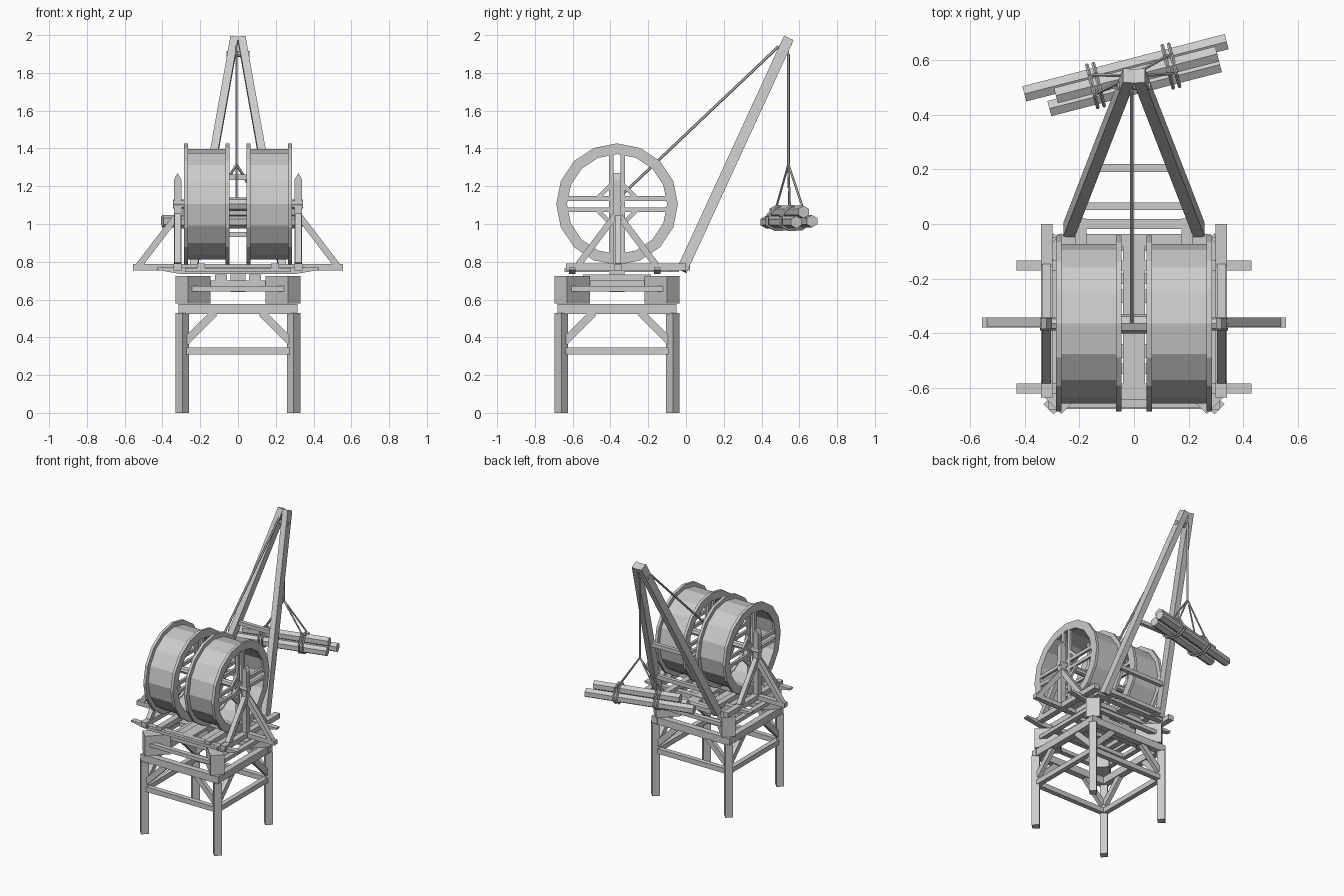
import bpy, bmesh, math
from mathutils import Vector, Matrix

if "Cube" in bpy.data.objects:
    bpy.data.objects.remove(bpy.data.objects["Cube"])

CY = -0.365          # centre line of tower and wheels
WZ = 1.105           # wheel axle height
wood = bpy.data.materials.new("grey wood")
wood.diffuse_color = (0.6, 0.6, 0.6, 1)
wood.use_nodes = True
wood.node_tree.nodes["Principled BSDF"].inputs["Base Color"].default_value = wood.diffuse_color
S = (-1, 1)


def make(name, bm):
    bmesh.ops.recalc_face_normals(bm, faces=bm.faces[:])
    me = bpy.data.meshes.new(name)
    bm.to_mesh(me)
    bm.free()
    ob = bpy.data.objects.new(name, me)
    me.materials.append(wood)
    bpy.context.collection.objects.link(ob)
    return ob


def frame(a, b, up):
    d = (b - a).normalized()
    s = d.cross(Vector(up))
    if s.length < 1e-4:
        s = d.cross(Vector((0, 1, 0)))
    s.normalize()
    return s, s.cross(d)


def prism(bm, a, b, prof, up=(0, 0, 1)):
    # sweep a closed profile (side, up) from a to b
    a, b = Vector(a), Vector(b)
    s, u = frame(a, b, up)
    rings = [[bm.verts.new(p + s * x + u * y) for x, y in prof] for p in (a, b)]
    n = len(prof)
    for i in range(n):
        j = (i + 1) % n
        bm.faces.new((rings[0][i], rings[0][j], rings[1][j], rings[1][i]))
    bm.faces.new(rings[0][::-1])
    bm.faces.new(rings[1])


def beam(bm, a, b, w, h, up=(0, 0, 1)):
    prism(bm, a, b, [(-w/2, -h/2), (w/2, -h/2), (w/2, h/2), (-w/2, h/2)], up)


def rod(bm, a, b, r, n=6, up=(0, 0, 1)):
    prism(bm, a, b, [(r*math.sin(2*math.pi*i/n), r*math.cos(2*math.pi*i/n)) for i in range(n)], up)


def beams(name, items):
    bm = bmesh.new()
    for it in items:
        beam(bm, *it)
    return make(name, bm)


def four_sides(items):
    # repeat beams given relative to the tower axis on all four sides
    out = []
    for k in range(4):
        R = Matrix.Rotation(k * math.pi / 2, 3, 'Z')
        for a, b, w, h in items:
            out.append((R @ Vector(a) + Vector((0, CY, 0)), R @ Vector(b) + Vector((0, CY, 0)), w, h))
    return out


# tower: legs turned 45 degrees, rails and braces
L = 0.295
bm = bmesh.new()
for x in S:
    for y in S:
        rod(bm, (x*L, CY + y*L, 0), (x*L, CY + y*L, 0.53), 0.036, 4, (0, 1, 0))
make("tower_legs", bm)
beams("tower_top_rails", four_sides([((-0.315, -0.29, 0.55), (0.315, -0.29, 0.55), 0.045, 0.052)]))
beams("tower_lower_rails", four_sides([((-0.28, -0.29, 0.327), (0.28, -0.29, 0.327), 0.035, 0.036)]))
beams("tower_braces", four_sides([((s*0.28, -0.29, 0.375), (s*0.125, -0.29, 0.53), 0.03, 0.04) for s in S]))

# corner blocks and bearing frame under the platform
beams("corner_blocks", four_sides([((-0.298, -0.298, 0.652), (-0.177, -0.177, 0.652), 0.092, 0.145)]))
beams("bearing_frame", four_sides([((-0.27, -0.29, 0.657), (0.27, -0.29, 0.657), 0.035, 0.027),
                                   ((-0.185, -0.165, 0.685), (0.185, -0.165, 0.685), 0.04, 0.03)]))
beams("bearing_cross", [((-0.27, CY + y, 0.657), (0.27, CY + y, 0.657), 0.05, 0.03) for y in (-0.1, 0.1)]
      + [((x*0.09, CY - 0.18, 0.717), (x*0.09, CY + 0.18, 0.717), 0.065, 0.033) for x in S])
beams("pivot_post", [((0, CY, 0.64), (0, CY, 0.77), 0.08, 0.08)])

# turning platform
beams("platform_rails", [((s*0.32, -0.635, 0.772), (s*0.32, 0.0, 0.772), 0.042, 0.036) for s in S]
      + [((s*0.195, -0.635, 0.772), (s*0.195, 0.02, 0.772), 0.042, 0.036) for s in S])
beams("platform_planks", [((-0.28, y, 0.757), (0.28, y, 0.757), 0.045, 0.02) for y in (-0.62, -0.06)]
      + [((-0.2, 0, 0.772), (0.2, 0, 0.772), 0.036, 0.03), ((0, -0.635, 0.755), (0, -0.04, 0.755), 0.08, 0.02)])
beams("outrigger_beam", [((-0.557, CY + 0.005, 0.771), (0.557, CY + 0.005, 0.771), 0.036, 0.032)])
bm = bmesh.new()
for y in (-0.152, -0.602):      # cross beams with chamfered undersides
    prism(bm, (0, y - 0.018, 0.735), (0, y + 0.018, 0.735),
          [(-0.3, 0), (0.3, 0), (0.43, 0.022), (0.43, 0.034), (-0.43, 0.034), (-0.43, 0.022)])
make("cross_beams", bm)

# wheel supports: pointed posts with side and outer braces
bm = bmesh.new()
for s in S:
    prism(bm, (s*0.32, CY - 0.02, 0.76), (s*0.32, CY + 0.02, 0.76),
          [(-0.02, 0), (0.02, 0), (0.02, 0.475), (0, 0.51), (-0.02, 0.475)])
make("wheel_posts", bm)
beams("post_braces", [((s*0.32, CY + t*0.205, 0.785), (s*0.32, CY + t*0.01, 1.045), 0.034, 0.034)
                      for s in S for t in S])
beams("outer_braces", [((s*0.525, CY + 0.005, 0.78), (s*0.33, CY + 0.005, 1.035), 0.034, 0.034) for s in S])


def ring(bm, x0, x1, ri, ro, n=16):
    loops = []
    for x, r in ((x0, ri), (x0, ro), (x1, ro), (x1, ri)):
        loops.append([bm.verts.new((x, CY + r*math.sin(2*math.pi*i/n), WZ + r*math.cos(2*math.pi*i/n)))
                      for i in range(n)])
    for k in range(4):
        p, q = loops[k], loops[(k + 1) % 4]
        for i in range(n):
            j = (i + 1) % n
            bm.faces.new((p[i], p[j], q[j], q[i]))


# twin treadwheels
for s, side in zip(S, ("left", "right")):
    bm = bmesh.new()
    ring(bm, s*0.165 - 0.105, s*0.165 + 0.105, 0.272, 0.292)
    make(side + "_wheel_drum", bm)
    bm = bmesh.new()
    for t in S:
        x = s*0.165 + t*0.11
        ring(bm, x - 0.01, x + 0.01, 0.265, 0.322)
    make(side + "_wheel_rims", bm)
    arms = []
    for t in S:
        x = s*0.165 + t*0.11
        for o in (-0.03, 0.03):
            arms += [((x, CY + o, WZ - 0.275), (x, CY + o, WZ + 0.275), 0.018, 0.024, (0, 1, 0)),
                     ((x, CY - 0.275, WZ + o), (x, CY + 0.275, WZ + o), 0.018, 0.024)]
        for p in S:
            for q in S:
                arms.append(((x, CY + p*0.1, WZ + q*0.035), (x, CY + p*0.035, WZ + q*0.1), 0.016, 0.022,
                             (0, p, q)))
    beams(side + "_wheel_arms", arms)

bm = bmesh.new()
rod(bm, (-0.345, CY, WZ), (0.345, CY, WZ), 0.024, 8)
make("axle", bm)

# boom: two leaning legs, ties and head
foot, head = Vector((0.238, -0.022, 0.755)), Vector((0.019, 0.543, 1.982))
beams("boom_legs", [((s*foot.x, foot.y, foot.z), (s*head.x, head.y, head.z), 0.042, 0.056, (0, -1, 0.45)) for s in S])
ties = []
for y in (0.065, 0.205):
    p = foot.lerp(head, (y - foot.y) / (head.y - foot.y))
    ties.append(((-p.x, p.y, p.z), (p.x, p.y, p.z), 0.028, 0.028))
beams("boom_ties", ties)
bm = bmesh.new()
rod(bm, (-0.06, 0.505, 1.9), (0.06, 0.505, 1.9), 0.015, 8)
make("head_pulley_pin", bm)

# log bundle
dx = Vector((0.968, 0.25, 0)).normalized()
side = Vector((-dx.y, dx.x, 0))
mid = Vector((-0.015, 0.54, 0))


def on_log(t, o, z):
    return mid + dx*t + side*o + Vector((0, 0, z))


bm = bmesh.new()
for a, b, o, z in ((-0.39, 0.375, 0.035, 1.015), (-0.315, 0.33, -0.04, 1.01), (-0.28, 0.33, 0.0, 1.064)):
    rod(bm, on_log(a, o, z), on_log(b, o, z), 0.033)
make("logs", bm)

# hoist rope, sling and bindings
bm = bmesh.new()
knot = Vector((-0.008, 0.542, 1.315))
rod(bm, (-0.008, CY, WZ + 0.025), (-0.008, 0.49, 1.94), 0.0075)
rod(bm, (-0.008, 0.49, 1.94), (-0.008, 0.542, 1.9), 0.0075)
rod(bm, (-0.008, 0.542, 1.9), knot, 0.0075)
loop = [(-0.08, 0.99), (-0.03, 0.968), (0.035, 0.972), (0.08, 1.01), (0.04, 1.085), (-0.03, 1.095), (-0.08, 1.04)]
for t in (-0.13, 0.155):
    for e in (-0.012, 0.012):
        pts = [on_log(t + e, o, z) for o, z in loop]
        for i in range(len(pts)):
            rod(bm, pts[i - 1], pts[i], 0.007, 5)
    for o in (-0.03, 0.04):
        rod(bm, knot, on_log(t, o, 1.09), 0.006, 5)
make("ropes", bm)
bm = bmesh.new()
rod(bm, (-0.045, CY, WZ), (0.045, CY, WZ), 0.036, 8)
make("rope_winding", bm)
